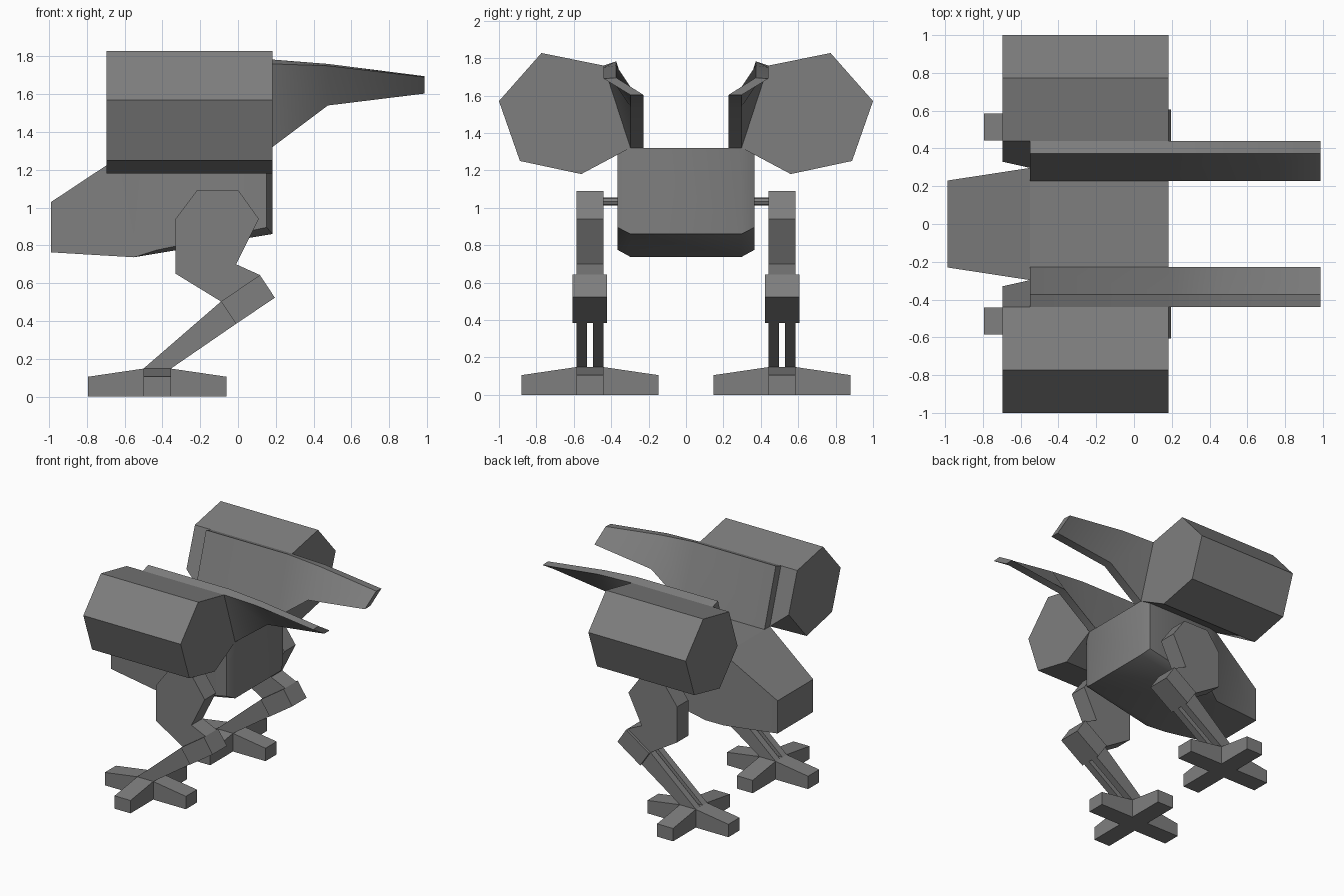
import bpy, bmesh, math
from mathutils import Vector

if "Cube" in bpy.data.objects:
    bpy.data.objects.remove(bpy.data.objects["Cube"])

SIDE_Y = 0.514      # leg centre line
FOOT_X = -0.427     # foot centre

dark = bpy.data.materials.new("dark_grey")
dark.diffuse_color = (0.21, 0.21, 0.21, 1)
dark.use_nodes = True
dark.node_tree.nodes["Principled BSDF"].inputs["Base Color"].default_value = dark.diffuse_color


def finish(name, bm, mirror=True, smooth=False):
    bmesh.ops.recalc_face_normals(bm, faces=bm.faces)
    me = bpy.data.meshes.new(name)
    bm.to_mesh(me)
    bm.free()
    me.materials.append(dark)
    ob = bpy.data.objects.new(name, me)
    bpy.context.collection.objects.link(ob)
    if smooth:
        bpy.ops.object.select_all(action='DESELECT')
        ob.select_set(True)
        bpy.context.view_layer.objects.active = ob
        bpy.ops.object.shade_smooth_by_angle(angle=math.radians(30))
    if mirror:
        m = ob.modifiers.new("mirror", 'MIRROR')
        m.use_axis = (False, True, False)
    return ob


def add_loft(bm, rings):
    """Skin a list of equal-length point rings and cap both ends."""
    vs = [[bm.verts.new(p) for p in r] for r in rings]
    n = len(vs[0])
    for a, b in zip(vs, vs[1:]):
        for i in range(n):
            j = (i + 1) % n
            bm.faces.new((a[i], a[j], b[j], b[i]))
    bm.faces.new(vs[0])
    bm.faces.new(vs[-1])


def loft(name, rings, smooth=False):
    bm = bmesh.new()
    add_loft(bm, rings)
    return finish(name, bm, smooth=smooth)


def slab(name, profile, y, half):
    """Extrude an x-z profile to a thickness of 2 * half around y."""
    return loft(name, [[(x, y + s * half, z) for x, z in profile] for s in (-1, 1)])


# Hull: chamfered box with a tapered nose pulled out of its front face
bm = bmesh.new()
for x, w, low in ((0.182, 0.297, 0.86), (0.152, 0.366, 0.895),
                  (-0.43, 0.366, 0.775), (-0.55, 0.297, 0.737)):
    for s in (-1, 1):
        for z in (low, 1.32):
            bm.verts.new((x, s * w, z))
bmesh.ops.convex_hull(bm, input=bm.verts)
bmesh.ops.dissolve_limit(bm, angle_limit=math.radians(1), verts=bm.verts, edges=bm.edges)
front = [f for f in bm.faces if all(v.co.x < -0.54 for v in f.verts)]
new = bmesh.ops.extrude_face_region(bm, geom=front)["geom"]
bmesh.ops.delete(bm, geom=[f for f in front if f.is_valid], context='FACES_ONLY')
for v in (g for g in new if isinstance(g, bmesh.types.BMVert)):
    v.co = Vector((-0.988, math.copysign(0.23, v.co.y), 1.03 if v.co.z > 1 else 0.763))
finish("hull", bm, mirror=False, smooth=True)

# Side pods: six-sided drums whose inner corner drops to meet the fin
outer = [(0.44, 1.76), (0.773, 1.827), (1.0, 1.57), (0.888, 1.25), (0.56, 1.18)]
loft("side_pod", [[(x, y, z) for y, z in outer + [inner]] for x, inner in
                  ((-0.697, (0.33, 1.44)), (-0.55, (0.297, 1.32)), (0.182, (0.297, 1.32)))])

# Tail fins: slanted plates narrowing to the rear
loft("tail_fin", [[(x, 0.227, lo), (x, 0.373, hi), (x, 0.44, hi_out), (x, 0.297, lo)]
                  for x, lo, hi, hi_out in ((-0.55, 1.32, 1.783, 1.76), (0.182, 1.32, 1.783, 1.76),
                                            (0.475, 1.54, 1.76, 1.75), (0.987, 1.603, 1.695, 1.69))],
     smooth=True)

# Hip axle
loft("hip_axle", [[(-0.11 + 0.022 * math.cos(k * math.pi / 4), y,
                    1.033 + 0.022 * math.sin(k * math.pi / 4)) for k in range(8)]
                  for y in (0.34, 0.46)])

# Thigh and knee block
slab("thigh", [(-0.218, 1.09), (0.003, 1.09), (0.11, 0.94), (-0.01, 0.70),
               (0.116, 0.643), (-0.09, 0.503), (-0.33, 0.65), (-0.33, 0.94)], SIDE_Y, 0.072)
slab("knee", [(0.116, 0.643), (0.195, 0.523), (-0.01, 0.385), (-0.09, 0.503)], SIDE_Y, 0.092)

# Twin shin bars
shin = [(-0.09, 0.503), (-0.01, 0.385), (-0.355, 0.148), (-0.50, 0.148)]
for label, off in (("inner", -0.044), ("outer", 0.044)):
    slab("shin_bar_" + label, shin, SIDE_Y + off, 0.028)

# Foot: two tapered beams forming a cross
beam = [(-0.366, 0), (0.366, 0), (0.366, 0.105), (0.073, 0.148), (-0.073, 0.148), (-0.366, 0.105)]
bm = bmesh.new()
add_loft(bm, [[(FOOT_X + a, SIDE_Y + s, z) for a, z in beam] for s in (-0.072, 0.072)])
add_loft(bm, [[(FOOT_X + s, SIDE_Y + a, z) for a, z in beam] for s in (-0.072, 0.072)])
finish("foot", bm)
